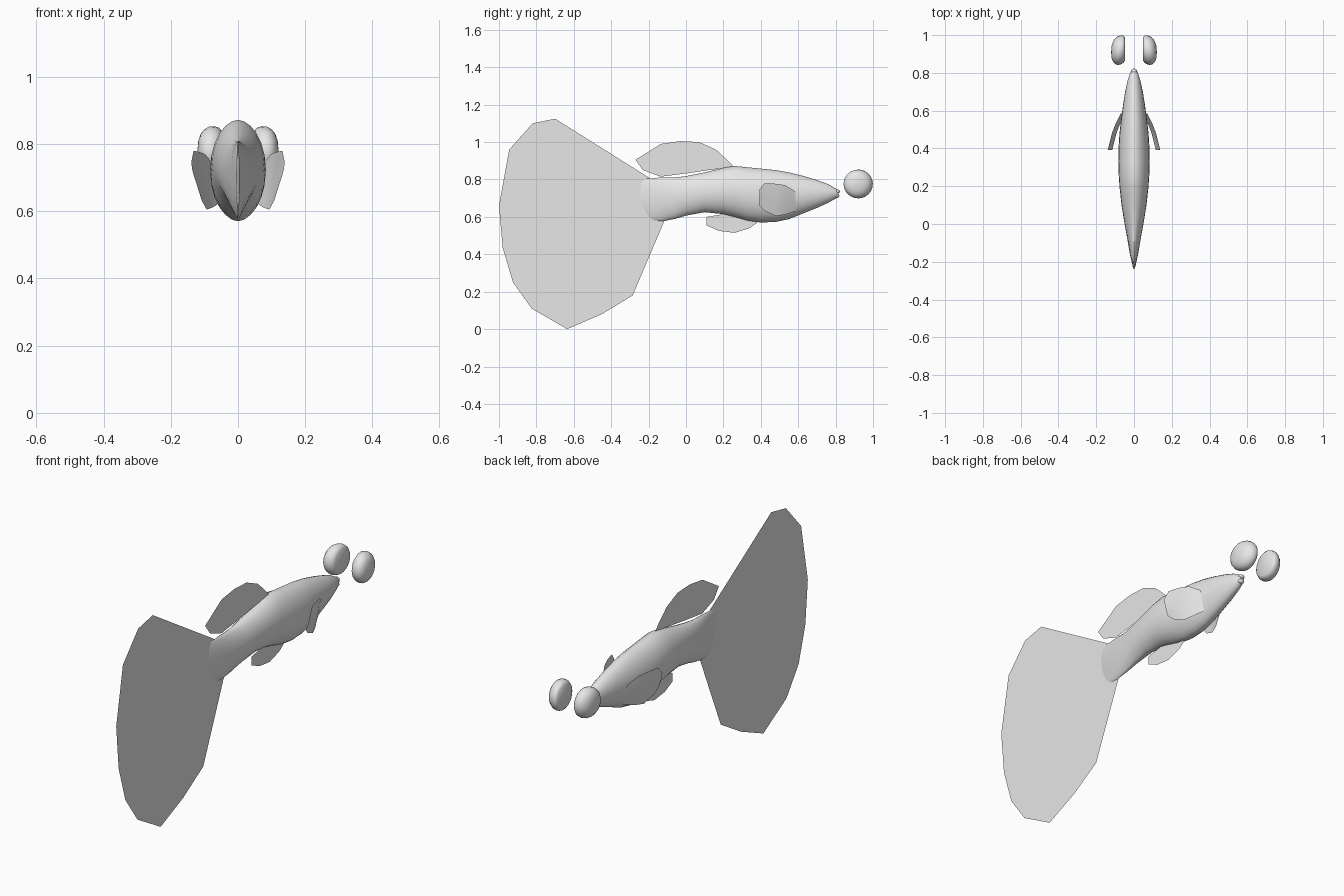
import bpy, bmesh, math

if "Cube" in bpy.data.objects:
    bpy.data.objects.remove(bpy.data.objects["Cube"])

gray = bpy.data.materials.new("light gray")
gray.diffuse_color = (0.8, 0.8, 0.8, 1)
gray.use_nodes = True
gray.node_tree.nodes["Principled BSDF"].inputs["Base Color"].default_value = gray.diffuse_color


def make(name, verts, faces, smooth=None):
    me = bpy.data.meshes.new(name)
    me.from_pydata(verts, [], faces)
    bm = bmesh.new()
    bm.from_mesh(me)
    bmesh.ops.remove_doubles(bm, verts=bm.verts, dist=1e-5)
    bmesh.ops.recalc_face_normals(bm, faces=bm.faces)
    bm.to_mesh(me)
    bm.free()
    me.materials.append(gray)
    ob = bpy.data.objects.new(name, me)
    bpy.context.collection.objects.link(ob)
    if smooth:
        bpy.ops.object.select_all(action='DESELECT')
        ob.select_set(True)
        bpy.context.view_layer.objects.active = ob
        bpy.ops.object.shade_smooth_by_angle(angle=math.radians(smooth))
    return ob


def loft(rings, closed=True):
    """Join rings of equal length with quads and cap both ends."""
    n = len(rings[0])
    verts = [v for r in rings for v in r]
    faces = [(i * n + j, i * n + (j + 1) % n, (i + 1) * n + (j + 1) % n, (i + 1) * n + j)
             for i in range(len(rings) - 1) for j in range(n if closed else n - 1)]
    if closed:
        faces += [tuple(range(n)), tuple(range(len(verts) - n, len(verts)))]
    return verts, faces


def fin(name, outline):
    return make(name, [(0, y, z) for y, z in outline], [tuple(range(len(outline)))])


# Body: y, bottom z, top z, half width, tail bulge
stations = [
    (-0.185, 0.58, 0.805, 0.003, 0.055), (-0.13, 0.578, 0.81, 0.022, 0.03),
    (-0.06, 0.59, 0.81, 0.037, 0.01), (0.0, 0.607, 0.818, 0.050, 0),
    (0.10, 0.625, 0.838, 0.066, 0), (0.20, 0.615, 0.862, 0.077, 0),
    (0.26, 0.60, 0.872, 0.081, 0), (0.33, 0.58, 0.865, 0.083, 0),
    (0.40, 0.57, 0.858, 0.082, 0), (0.48, 0.573, 0.85, 0.077, 0),
    (0.55, 0.588, 0.838, 0.069, 0), (0.63, 0.62, 0.818, 0.058, 0),
    (0.70, 0.648, 0.797, 0.047, 0), (0.76, 0.675, 0.775, 0.034, 0),
    (0.80, 0.698, 0.752, 0.021, 0), (0.815, 0.71, 0.74, 0.012, 0)]
SEG = 24
rings = []
for y, lo, hi, w, bulge in stations:
    ring = []
    for k in range(SEG):
        t = 2 * math.pi * k / SEG
        s = math.sin(t)
        x = math.copysign(w * abs(s) ** 1.12, s)
        ring.append((x, y - bulge * abs(s) - 0.4 * bulge * math.cos(t),
                     (lo + hi) / 2 + (hi - lo) / 2 * math.cos(t)))
    rings.append(ring)
make("body", *loft(rings), smooth=50)

# Lips
for name, y, z in (("upper_lip", 0.808, 0.736), ("lower_lip", 0.805, 0.712)):
    bpy.ops.mesh.primitive_uv_sphere_add(segments=12, ring_count=8, radius=0.015, location=(0, y, z))
    lip = bpy.context.object
    lip.name = name
    lip.scale = (1.1, 1, 0.75)
    lip.data.materials.append(gray)
    bpy.ops.object.shade_smooth()

# Flat fins on the centre plane
fin("tail_fin", [(-0.70, 1.125), (-0.82, 1.10), (-0.945, 0.96), (-1.0, 0.66), (-0.98, 0.435),
                 (-0.925, 0.25), (-0.825, 0.11), (-0.635, 0.0), (-0.45, 0.08), (-0.285, 0.18),
                 (-0.115, 0.58), (-0.16, 0.70), (-0.19, 0.805)])
fin("dorsal_fin", [(-0.27, 0.905), (-0.135, 0.99), (-0.03, 1.005), (0.07, 1.0), (0.16, 0.96),
                   (0.215, 0.91), (0.255, 0.868), (0.12, 0.85), (0.02, 0.835), (-0.135, 0.815),
                   (-0.23, 0.85)])
fin("belly_fin", [(0.11, 0.60), (0.11, 0.555), (0.175, 0.525), (0.26, 0.515), (0.34, 0.54),
                  (0.395, 0.58), (0.30, 0.60), (0.20, 0.615)])

# Side fins: y, bottom z, top z, outward x
rows = [(0.585, 0.63, 0.735, 0.070), (0.53, 0.612, 0.77, 0.098), (0.48, 0.605, 0.777, 0.117),
        (0.42, 0.632, 0.78, 0.132), (0.392, 0.66, 0.745, 0.139)]
for side, label in ((-1, "left"), (1, "right")):
    grid = []
    for y, lo, hi, x in rows:
        grid.append([(side * (x - 0.024 * (1 - f) ** 1.5), y, lo + (hi - lo) * f)
                     for f in (0, 0.25, 0.5, 0.75, 1)])
    make(label + "_side_fin", *loft(grid, closed=False), smooth=60)

    # Eyes: domed discs, flat on the inner side, set ahead of the head
    rings = []
    for x, r in ((0.048, 0.001), (0.048, 0.062), (0.056, 0.072), (0.070, 0.077), (0.085, 0.076),
                 (0.100, 0.068), (0.111, 0.054), (0.118, 0.034), (0.121, 0.001)):
        rings.append([(side * x, 0.927 - 0.25 * (x - 0.05) + r * math.cos(2 * math.pi * k / 24),
                       0.776 + r * math.sin(2 * math.pi * k / 24)) for k in range(24)])
    make(label + "_eye", *loft(rings), smooth=50)
